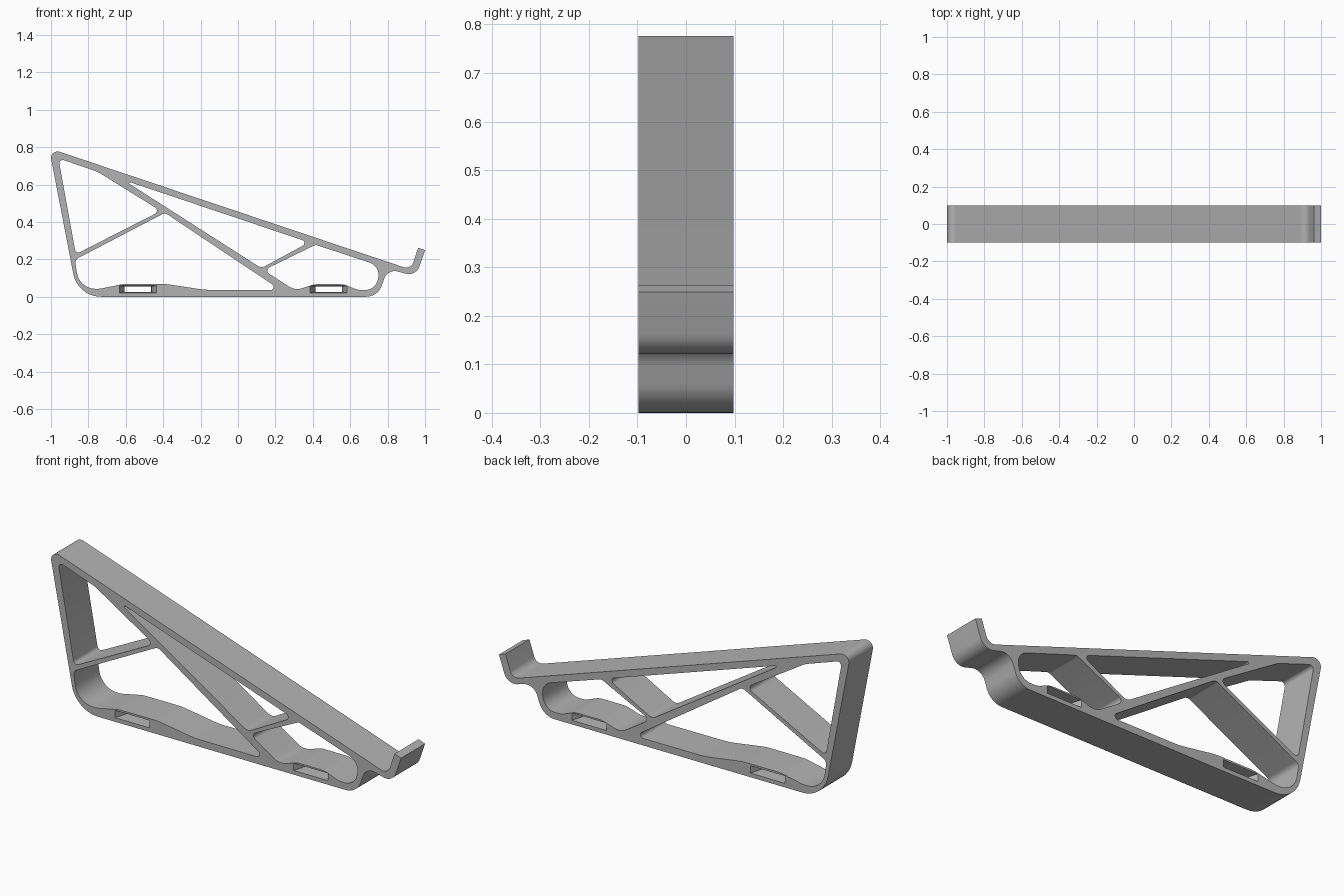
import bpy
import bmesh
import math
from mathutils import Vector

HALF_DEPTH = 0.098

cube = bpy.data.objects.get("Cube")
if cube:
    bpy.data.objects.remove(cube, do_unlink=True)

grey = bpy.data.materials.new("plain grey")
grey.use_nodes = True
colour = (0.45, 0.45, 0.45, 1)
grey.diffuse_color = colour
grey.node_tree.nodes["Principled BSDF"].inputs["Base Color"].default_value = colour


def rounded(corners, steps=10):
    """Replace each (x, z, radius) corner by an arc."""
    points = []
    for i, (x, z, r) in enumerate(corners):
        here = Vector((x, z))
        if r == 0:
            points.append(here)
            continue
        a = (Vector(corners[i - 1][:2]) - here).normalized()
        b = (Vector(corners[(i + 1) % len(corners)][:2]) - here).normalized()
        half = a.angle(b) / 2
        centre = here + (a + b).normalized() * r / math.sin(half)
        start = here + a * r / math.tan(half) - centre
        end = here + b * r / math.tan(half) - centre
        sweep = math.pi - 2 * half
        for k in range(steps + 1):
            t = k / steps
            points.append(centre + (start * math.sin((1 - t) * sweep)
                                    + end * math.sin(t * sweep)) / math.sin(sweep))
    return points


def make_object(name, bm):
    bmesh.ops.recalc_face_normals(bm, faces=bm.faces[:])
    mesh = bpy.data.meshes.new(name)
    bm.to_mesh(mesh)
    bm.free()
    mesh.materials.append(grey)
    ob = bpy.data.objects.new(name, mesh)
    bpy.context.collection.objects.link(ob)
    return ob


def extruded(name, loops):
    """Fill the first loop, leaving the others as holes, and give it depth."""
    bm = bmesh.new()
    edges = []
    for loop in loops:
        verts = [bm.verts.new((p.x, -HALF_DEPTH, p.y)) for p in loop]
        edges += [bm.edges.new((verts[i - 1], verts[i])) for i in range(len(verts))]
    bmesh.ops.triangle_fill(bm, edges=edges, use_beauty=True, normal=(0, -1, 0))
    out = bmesh.ops.extrude_face_region(bm, geom=bm.faces[:])
    moved = [v for v in out["geom"] if isinstance(v, bmesh.types.BMVert)]
    bmesh.ops.translate(bm, verts=moved, vec=(0, 2 * HALF_DEPTH, 0))
    return make_object(name, bm)


def slot_cutter(name, x, z):
    """Strap slot whose ends bulge inward at mid depth."""
    bm = bmesh.new()
    rings = []
    for k in range(-6, 7):
        t = k / 5
        w = 0.071 + 0.028 * t * t
        h = 0.014 + 0.005 * t * t
        rings.append([bm.verts.new((x + sx * w, t * HALF_DEPTH, z + sz * h))
                      for sx, sz in ((-1, -1), (1, -1), (1, 1), (-1, 1))])
    for a, b in zip(rings, rings[1:]):
        for i in range(4):
            bm.faces.new((a[i - 1], a[i], b[i], b[i - 1]))
    bm.faces.new(rings[0])
    bm.faces.new(rings[-1])
    ob = make_object(name, bm)
    ob.hide_render = True
    return ob


# Outer silhouette, with the front lip hook
outline = [(-1.01, 0.794, 0.035), (0.924, 0.145, 0.04), (0.963, 0.262, 0),
           (1.0, 0.249, 0), (0.952, 0.108, 0.06), (0.80, 0.15, 0.06),
           (0.748, 0, 0.09), (-0.857, 0, 0.15)]

# Openings between the struts
upper_rear = [(-0.96, 0.74, 0.018), (-0.75, 0.668, 0.15),
              (-0.413, 0.459, 0.02), (-0.867, 0.227, 0.02)]
lower_rear = [(-0.872, 0.198, 0.03), (-0.39, 0.449, 0.03), (0.228, 0.036, 0.016),
              (-0.178, 0.037, 0.4), (-0.39, 0.069, 0.4), (-0.61, 0.069, 0.2),
              (-0.74, 0.042, 0.15), (-0.848, 0.045, 0.1)]
upper_sliver = [(-0.614, 0.625, 0.005), (0.38, 0.291, 0.017), (0.125, 0.153, 0.04)]
lower_front = [(0.137, 0.142, 0.02), (0.415, 0.278, 0.03), (0.763, 0.163, 0.07),
               (0.735, 0.034, 0.07), (0.64, 0.037, 0.08), (0.565, 0.067, 0.1),
               (0.41, 0.067, 0.1), (0.305, 0.034, 0.08)]

loops = [rounded(c) for c in (outline, upper_rear, lower_rear, upper_sliver, lower_front)]
stand = extruded("stand_frame", loops)

# Strap slots through the base
for name, x in (("rear_slot", -0.535), ("front_slot", 0.485)):
    cutter = slot_cutter(name + "_cutter", x, 0.04)
    mod = stand.modifiers.new(name, "BOOLEAN")
    mod.operation = "DIFFERENCE"
    mod.solver = "EXACT"
    mod.object = cutter
    bpy.context.view_layer.objects.active = stand
    bpy.ops.object.modifier_apply(modifier=mod.name)
    bpy.data.objects.remove(cutter, do_unlink=True)

# Smooth the bends, keep the rims sharp
bpy.ops.object.select_all(action="DESELECT")
stand.select_set(True)
bpy.context.view_layer.objects.active = stand
bpy.ops.object.shade_smooth_by_angle(angle=math.radians(30))
